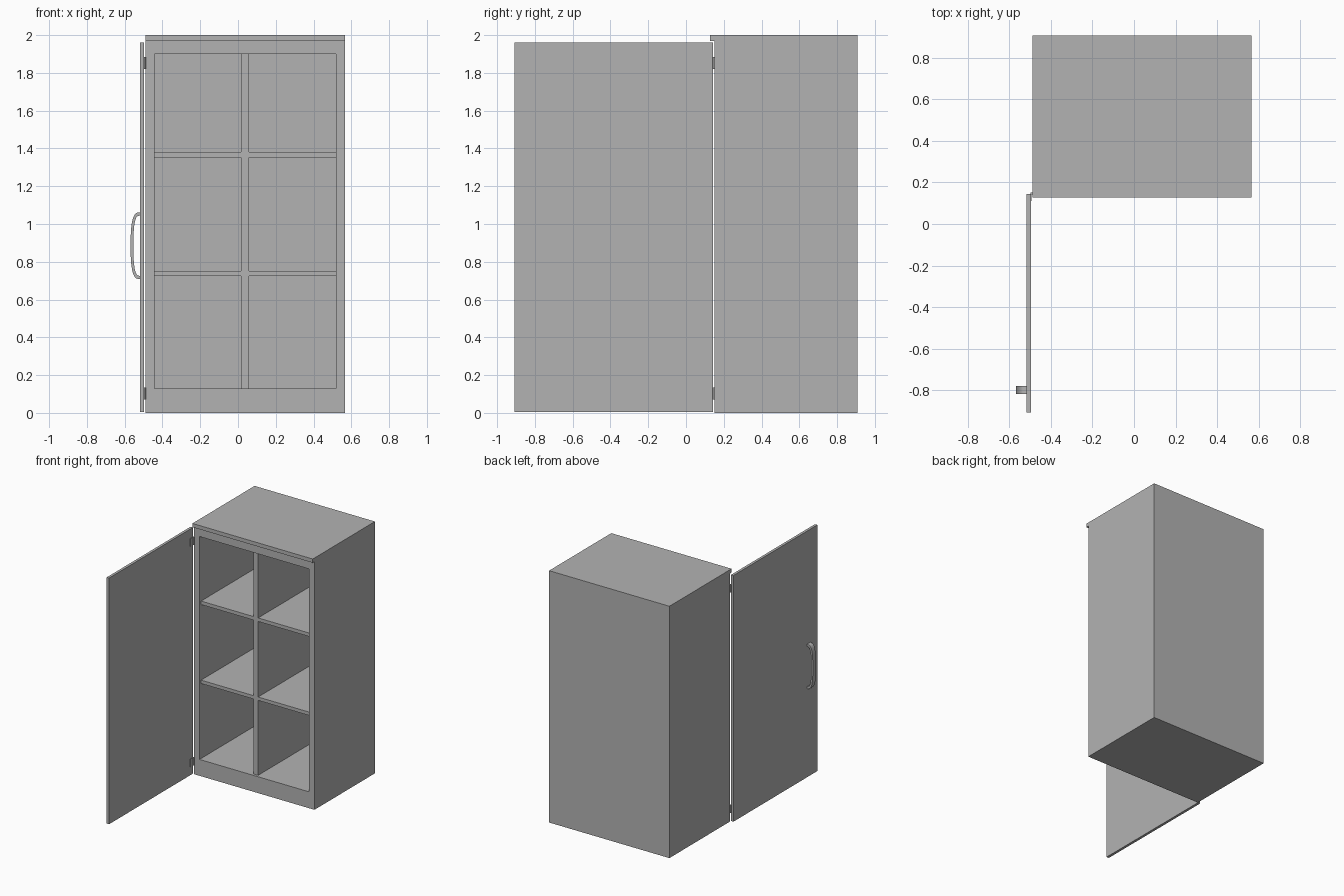
import bpy, bmesh, math
from mathutils import Vector

cube = bpy.data.objects.get("Cube")
if cube:
    bpy.data.objects.remove(cube, do_unlink=True)

GREY = (0.45, 0.45, 0.45, 1.0)
grey = bpy.data.materials.new("cabinet grey")
grey.use_nodes = True
grey.diffuse_color = GREY
grey.node_tree.nodes["Principled BSDF"].inputs["Base Color"].default_value = GREY


def finish(name, bm):
    bmesh.ops.recalc_face_normals(bm, faces=bm.faces)
    mesh = bpy.data.meshes.new(name)
    bm.to_mesh(mesh)
    bm.free()
    mesh.materials.append(grey)
    obj = bpy.data.objects.new(name, mesh)
    bpy.context.collection.objects.link(obj)
    return obj


def add_box(bm, x, y, z):
    verts = bmesh.ops.create_cube(bm, size=1)["verts"]
    for v in verts:
        v.co = Vector([a[0] + (c + 0.5) * (a[1] - a[0]) for a, c in zip((x, y, z), v.co)])


def box(name, x, y, z):
    bm = bmesh.new()
    add_box(bm, x, y, z)
    return finish(name, bm)


def prism(name, points, shift):
    """Extrude a closed outline along a vector."""
    bm = bmesh.new()
    face = bm.faces.new([bm.verts.new(p) for p in points])
    new = bmesh.ops.extrude_face_region(bm, geom=[face], use_keep_orig=True)["geom"]
    bmesh.ops.translate(bm, vec=shift, verts=[g for g in new if isinstance(g, bmesh.types.BMVert)])
    return finish(name, bm)


def cut(obj, cutter):
    cutter.hide_render = True
    mod = obj.modifiers.new("cut", "BOOLEAN")
    mod.operation, mod.solver, mod.object = "DIFFERENCE", "EXACT", cutter
    bpy.context.view_layer.objects.active = obj
    bpy.ops.object.modifier_apply(modifier=mod.name)
    bpy.data.objects.remove(cutter, do_unlink=True)


# Main dimensions
LEFT, RIGHT, FRONT, BACK = -0.49, 0.567, 0.15, 0.908
OPEN_X, OPEN_Z = (-0.443, 0.52), (0.13, 1.90)

# Cabinet body with an overhanging top lip
outline = [(FRONT, 0), (BACK, 0), (BACK, 2), (0.128, 2), (0.128, 1.97), (FRONT, 1.97)]
body = prism("cabinet_body", [(LEFT, y, z) for y, z in outline], (RIGHT - LEFT, 0, 0))

# Shallow recess, then six compartments leaving divider and shelves between
cut(body, box("recess_cutter", OPEN_X, (0.1, FRONT + 0.02), OPEN_Z))
cells = bmesh.new()
for x in ((OPEN_X[0], 0.017), (0.058, OPEN_X[1])):
    for z in ((OPEN_Z[0], 0.725), (0.752, 1.352), (1.38, OPEN_Z[1])):
        add_box(cells, x, (FRONT - 0.01, BACK - 0.045), z)
cut(body, finish("compartment_cutter", cells))

# Open door
box("door", (-0.518, -0.497), (-0.908, 0.144), (0.005, 1.96))

# Hinges: a pin and a thin leaf on the door
for place, z in (("bottom", 0.103), ("top", 1.853)):
    bm = bmesh.new()
    bmesh.ops.create_cone(bm, cap_ends=True, segments=12, radius1=0.006, radius2=0.006, depth=0.064)
    bmesh.ops.translate(bm, vec=(-0.494, 0.147, z), verts=bm.verts)
    add_box(bm, (-0.499, -0.493), (0.11, 0.147), (z - 0.032, z + 0.032))
    finish(place + "_hinge", bm)


# Bowed strap handle
def arc(depth, height, steps=16):
    pts = []
    for i in range(steps + 1):
        a = math.pi * (i / steps - 0.5)
        s = math.copysign(abs(math.sin(a)) ** 0.8, a)
        pts.append((-0.517 - depth * math.cos(a) ** 0.6, -0.82, 0.885 + height * s))
    return pts


handle = prism("door_handle", arc(0.052, 0.177) + arc(0.037, 0.16)[::-1], (0, 0.04, 0))
for obj in bpy.context.selected_objects:
    obj.select_set(False)
handle.select_set(True)
bpy.context.view_layer.objects.active = handle
bpy.ops.object.shade_smooth_by_angle(angle=math.radians(35))
